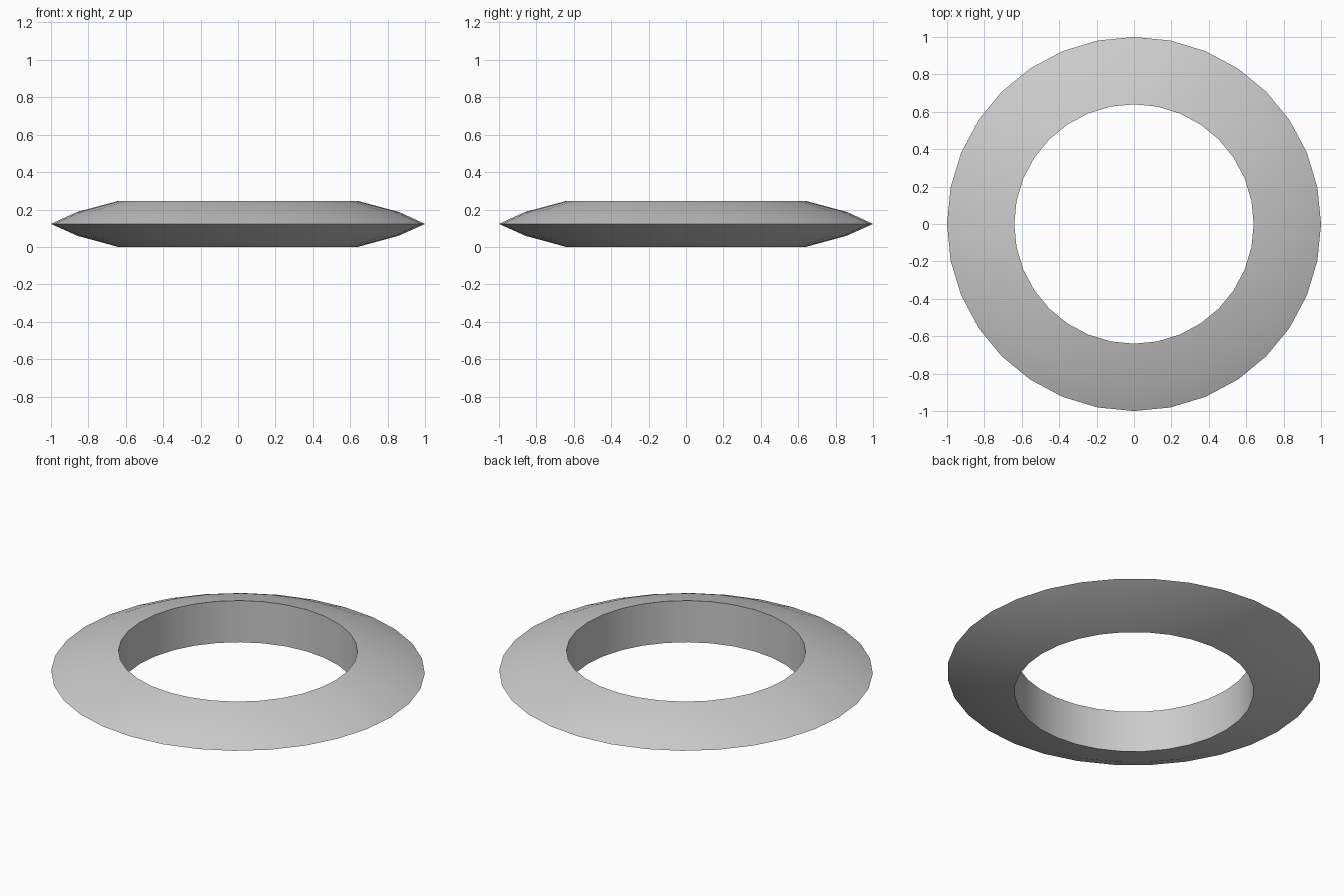
import bpy, bmesh, math

if "Cube" in bpy.data.objects:
    bpy.data.objects.remove(bpy.data.objects["Cube"])

SEGMENTS = 32
# Ring cross-section as (radius, height): straight bore, tapered outer rim
PROFILE = [(0.64, 0.0), (0.86, 0.06), (1.0, 0.123),
           (0.86, 0.187), (0.64, 0.246)]

# Revolve the cross-section around z
bm = bmesh.new()
rings = []
for i in range(SEGMENTS):
    a = 2 * math.pi * i / SEGMENTS
    rings.append([bm.verts.new((r * math.cos(a), r * math.sin(a), z))
                  for r, z in PROFILE])
n = len(PROFILE)
for i in range(SEGMENTS):
    cur, nxt = rings[i], rings[(i + 1) % SEGMENTS]
    for j in range(n):
        k = (j + 1) % n
        bm.faces.new((cur[j], nxt[j], nxt[k], cur[k]))
bmesh.ops.recalc_face_normals(bm, faces=bm.faces[:])

mesh = bpy.data.meshes.new("tapered_ring")
bm.to_mesh(mesh)
bm.free()
ring = bpy.data.objects.new("tapered_ring", mesh)
bpy.context.collection.objects.link(ring)

# Smooth outside, sharp edges at the bore
bpy.context.view_layer.objects.active = ring
ring.select_set(True)
bpy.ops.object.shade_smooth_by_angle(angle=math.radians(60))
